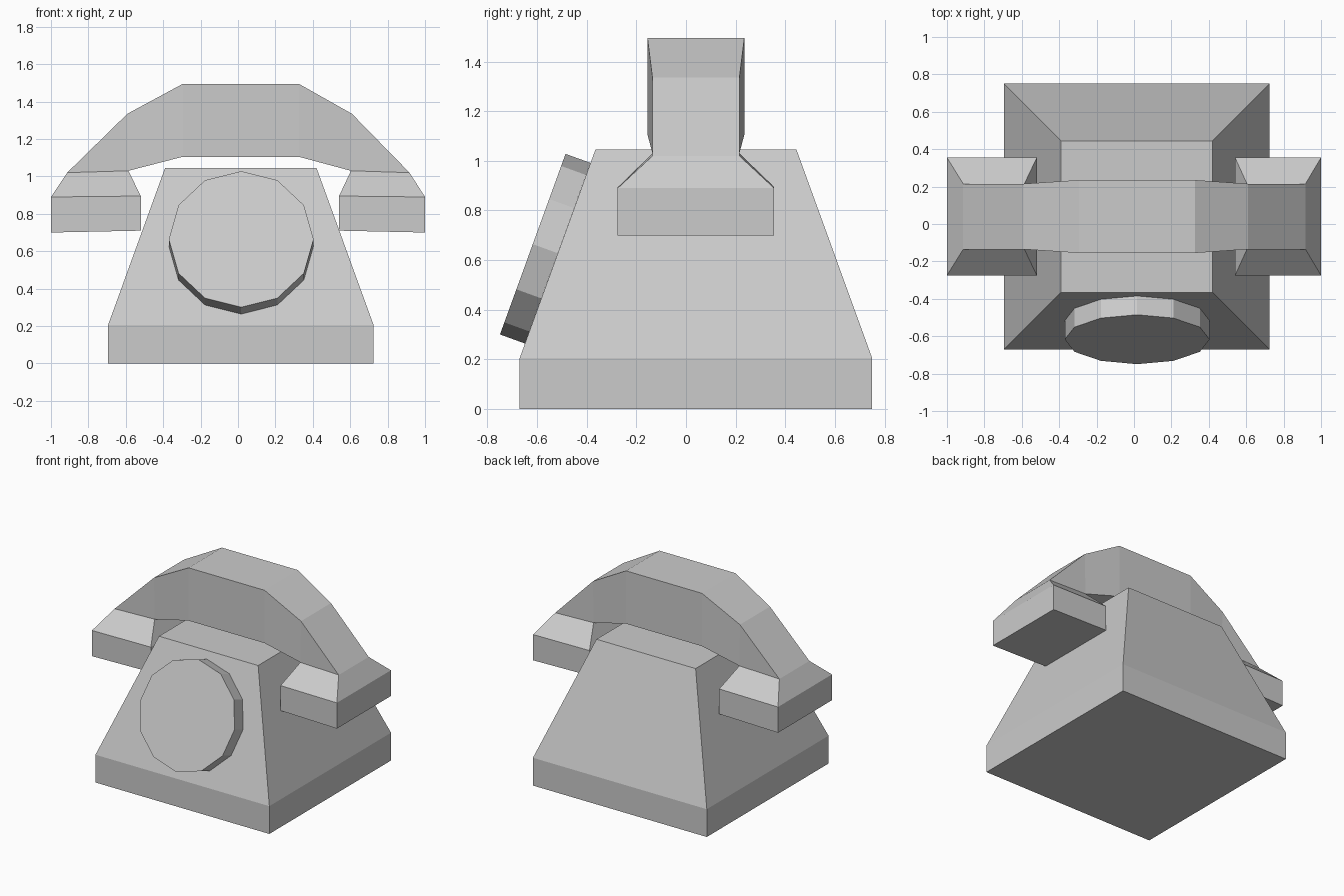
import bpy, bmesh, math
from mathutils import Matrix

if "Cube" in bpy.data.objects:
    bpy.data.objects.remove(bpy.data.objects["Cube"])


def finish(name, bm):
    bmesh.ops.remove_doubles(bm, verts=bm.verts, dist=0.0005)
    bmesh.ops.recalc_face_normals(bm, faces=bm.faces)
    mesh = bpy.data.meshes.new(name)
    bm.to_mesh(mesh)
    bm.free()
    obj = bpy.data.objects.new(name, mesh)
    bpy.context.collection.objects.link(obj)
    return obj


def loft(name, rings):
    """Skin four-point rings in order and cap both ends."""
    bm = bmesh.new()
    rows = [[bm.verts.new(p) for p in ring] for ring in rings]
    for a, b in zip(rows, rows[1:]):
        for i in range(4):
            j = (i + 1) % 4
            bm.faces.new((a[i], a[j], b[j], b[i]))
    bm.faces.new(rows[0])
    bm.faces.new(rows[-1])
    return finish(name, bm)


# Body: square plinth with tapered upper part
def square(cx, cy, h, z):
    return [(cx + sx * h, cy + sy * h, z)
            for sx, sy in ((-1, -1), (1, -1), (1, 1), (-1, 1))]


loft("phone_body", [square(0.015, 0.04, 0.71, 0),
                    square(0.015, 0.04, 0.71, 0.205),
                    square(0.015, 0.04, 0.405, 1.045)])

# Dial: twelve-sided disc lying on the sloped front
tilt = math.atan2(0.84, 0.305)
bm = bmesh.new()
bmesh.ops.create_cone(bm, cap_ends=True, segments=12, radius1=0.387,
                      radius2=0.387, depth=0.107,
                      matrix=Matrix.Translation((0.017, -0.567, 0.646))
                      @ Matrix.Rotation(tilt, 4, 'X'))
finish("dial", bm)

# Handset: half profile of (inner x, z), (outer x, z), half width in y
half = [((0.31, 1.105), (0.31, 1.495), 0.195),
        ((0.595, 1.03), (0.60, 1.335), 0.175),
        ((0.595, 1.03), (0.915, 1.02), 0.175),
        ((0.53, 0.895), (1.0, 0.89), 0.315),
        ((0.53, 0.71), (1.0, 0.70), 0.315)]


def section(side, inner, outer, w):
    pts = [(side * x + 0.022 * (1 - x), z) for x, z in (inner, outer)]
    (xi, zi), (xo, zo) = pts
    y = 0.04
    return [(xi, y - w, zi), (xo, y - w, zo), (xo, y + w, zo), (xi, y + w, zi)]


loft("handset", [section(-1, *s) for s in reversed(half)]
     + [section(1, *s) for s in half])
